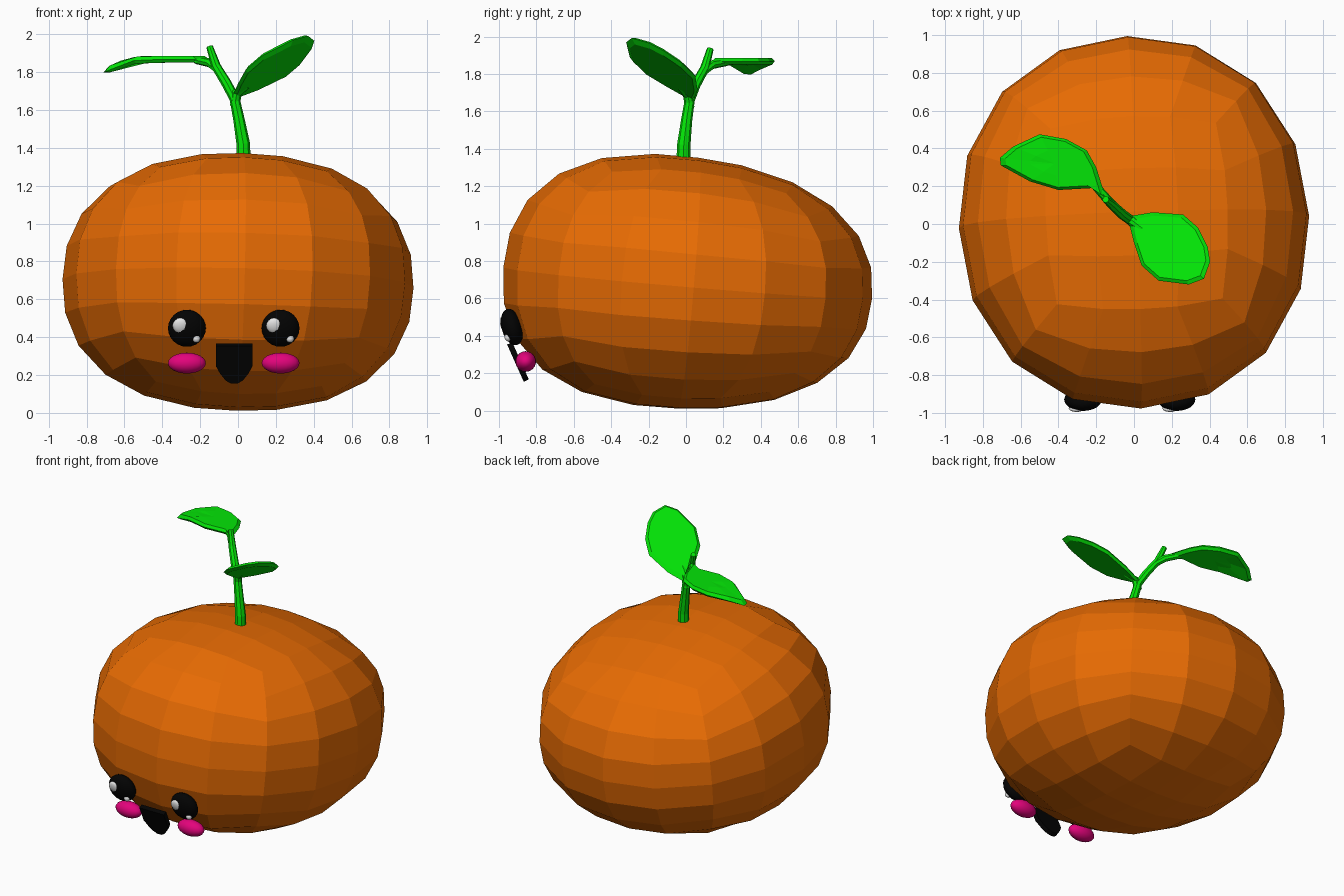
import bpy, bmesh, math
from mathutils import Vector, Matrix, Euler

if "Cube" in bpy.data.objects:
    bpy.data.objects.remove(bpy.data.objects["Cube"])


def material(name, rgb):
    m = bpy.data.materials.new(name)
    m.diffuse_color = (*rgb, 1)
    m.use_nodes = True
    m.node_tree.nodes["Principled BSDF"].inputs["Base Color"].default_value = m.diffuse_color
    return m


ORANGE = material("orange skin", (0.8, 0.147, 0.001))
GREEN = material("leaf green", (0.001, 0.78, 0.002))
BLACK = material("black", (0.001, 0.001, 0.001))
WHITE = material("white", (0.8, 0.8, 0.8))
PINK = material("pink", (0.77, 0.001, 0.2))


def finish(bm, name, mat, smooth=False):
    bmesh.ops.recalc_face_normals(bm, faces=bm.faces)
    me = bpy.data.meshes.new(name)
    for f in bm.faces:
        f.smooth = smooth
    bm.to_mesh(me)
    bm.free()
    me.materials.append(mat)
    ob = bpy.data.objects.new(name, me)
    bpy.context.collection.objects.link(ob)
    return ob


def ellipsoid(name, radii, matrix, mat, seg=20, rings=12):
    bm = bmesh.new()
    bmesh.ops.create_uvsphere(bm, u_segments=seg, v_segments=rings, radius=1)
    bm.transform(matrix @ Matrix.Diagonal((*radii, 1)))
    return finish(bm, name, mat, True)


def tube(name, pts, mat, sides=8):
    """Tapered tube through (x, y, z, radius) points."""
    bm = bmesh.new()
    rings = []
    for i, p in enumerate(pts):
        a, b = pts[max(i - 1, 0)], pts[min(i + 1, len(pts) - 1)]
        d = (Vector(b[:3]) - Vector(a[:3])).normalized()
        rot = Vector((0, 0, 1)).rotation_difference(d).to_matrix()
        ring = []
        for k in range(sides):
            t = 2 * math.pi * k / sides
            off = rot @ Vector((math.cos(t), math.sin(t), 0)) * p[3]
            ring.append(bm.verts.new(Vector(p[:3]) + off))
        rings.append(ring)
    for r, s in zip(rings, rings[1:]):
        for k in range(sides):
            j = (k + 1) % sides
            bm.faces.new((r[k], r[j], s[j], s[k]))
    bm.faces.new(rings[0])
    bm.faces.new(rings[-1])
    return finish(bm, name, mat)


def leaf(name, outline, centre, height, thick, mat):
    """Padded leaf: plan outline lifted by a height rule, domed on both sides."""
    bm = bmesh.new()
    c = Vector(centre)

    def ring(scale, dz):
        out = []
        for p in outline:
            q = c + (Vector(p) - c) * scale
            out.append(bm.verts.new((q.x, q.y, height(q.x, q.y) + dz)))
        return out

    rim, top, bot = ring(1, 0), ring(0.9, thick), ring(0.9, -thick)
    n = len(outline)
    for inner, dz in ((top, thick), (bot, -thick)):
        mid = ring(0.45, dz)
        tip = bm.verts.new((c.x, c.y, height(c.x, c.y) + dz))
        for k in range(n):
            j = (k + 1) % n
            bm.faces.new((rim[k], rim[j], inner[j], inner[k]))
            bm.faces.new((inner[k], inner[j], mid[j], mid[k]))
            bm.faces.new((mid[k], mid[j], tip))
    return finish(bm, name, mat)


# Fruit body: a 4 x 4 x 8 box grid inflated to a slightly boxy ball, then tilted
bm = bmesh.new()
grid = {}
H, V = 2.15, 2.33


def body_vert(i, j, k):
    if (i, j, k) not in grid:
        x, y = (math.tan(math.radians(22.5 * n)) for n in (i, j))
        z = math.tan(math.radians(15 * k))
        rho = math.hypot(x, y)
        if rho > 1:  # keep the middle bands level
            z *= rho ** (1 - abs(k) / 4)
        flat = (abs(x) ** H + abs(y) ** H) ** (1 / H)
        p = Vector((x, y, z)) / (flat ** V + abs(z) ** V) ** (1 / V)
        p.z *= 1 - 0.07 * p.y  # the back is a little lower than the front
        grid[i, j, k] = bm.verts.new(p)
    return grid[i, j, k]


def quads(u_range, w_range, place):
    for u in u_range:
        for w in w_range:
            corners = ((u, w), (u + 1, w), (u + 1, w + 1), (u, w + 1))
            bm.faces.new([body_vert(*place(a, b)) for a, b in corners])


for s in (-1, 1):
    quads(range(-2, 2), range(-4, 4), lambda a, b: (a, 2 * s, b))
    quads(range(-2, 2), range(-4, 4), lambda a, b: (2 * s, a, b))
    quads(range(-2, 2), range(-2, 2), lambda a, b: (a, b, 4 * s))
bm.transform(Matrix.Translation((0, 0.009, 0.682))
             @ Euler([math.radians(a) for a in (-4.8, 1.5, 2)]).to_matrix().to_4x4()
             @ Matrix.Diagonal((0.928, 0.99, 0.673, 1)))
finish(bm, "fruit_body", ORANGE)

# Eyes with two highlights each, and cheeks
tilt = Matrix.Rotation(math.radians(15), 4, 'X')
for side, x in (("left", -0.27), ("right", 0.225)):
    frame = Matrix.Translation((x, -0.93, 0.447)) @ tilt
    ellipsoid(side + "_eye", (0.1, 0.056, 0.1), frame, BLACK)
    for label, dx, dy, dz, r in (("large", -0.034, -0.04, 0.025, 0.042),
                                 ("small", 0.05, -0.036, -0.048, 0.021)):
        ellipsoid(f"{side}_eye_{label}_highlight", (r, 0.018, r),
                  frame @ Matrix.Translation((dx, dy, dz)), WHITE, 12, 8)
    ellipsoid(side + "_cheek", (0.1, 0.055, 0.055),
              Matrix.Translation((x, -0.857, 0.263)), PINK)

# Open mouth: flat top, tapering bottom, leaning with the face
bm = bmesh.new()
half = [(0.097, 0.105), (0.097, -0.012), (0.075, -0.055), (0.045, -0.096), (0.016, -0.113)]
profile = half + [(-x, z) for x, z in reversed(half)]
face = bm.faces.new([bm.verts.new((x, -0.015, z)) for x, z in profile])
ext = bmesh.ops.extrude_face_region(bm, geom=[face])
for v in ext["geom"]:
    if isinstance(v, bmesh.types.BMVert):
        v.co.y += 0.03
bmesh.ops.holes_fill(bm, edges=bm.edges[:], sides=0)
bm.transform(Matrix.Translation((-0.02, -0.9, 0.264)) @ Matrix.Rotation(math.radians(24), 4, 'X'))
finish(bm, "mouth", BLACK)

# Stem, its broken tip, and the two leaf stalks
tube("stem", [(0.03, -0.015, 1.3, 0.037), (0.028, -0.012, 1.42, 0.036),
              (0.005, 0.003, 1.55, 0.03), (-0.018, 0.02, 1.66, 0.027),
              (-0.06, 0.05, 1.74, 0.027), (-0.115, 0.1, 1.83, 0.025),
              (-0.15, 0.13, 1.935, 0.018)], GREEN)
tube("left_leaf_stalk", [(-0.1, 0.09, 1.81, 0.022), (-0.15, 0.14, 1.85, 0.024),
                         (-0.22, 0.22, 1.865, 0.022)], GREEN)
tube("right_leaf_stalk", [(-0.018, 0.02, 1.62, 0.025), (-0.005, 0.01, 1.69, 0.027),
                          (0.05, -0.03, 1.73, 0.018)], GREEN)

# Leaves
leaf("left_leaf",
     [(-0.15, 0.14), (-0.2, 0.3), (-0.25, 0.39), (-0.36, 0.45), (-0.5, 0.475), (-0.64, 0.41),
      (-0.71, 0.35), (-0.705, 0.31), (-0.55, 0.225), (-0.4, 0.18), (-0.22, 0.19)],
     (-0.42, 0.32),
     lambda x, y: 1.868 - 1.3 * max(0, -x - 0.48) ** 2,
     0.018, GREEN)
leaf("right_leaf",
     [(-0.035, 0.04), (0.1, 0.062), (0.26, 0.05), (0.34, -0.02), (0.39, -0.12), (0.403, -0.2),
      (0.37, -0.29), (0.29, -0.32), (0.13, -0.3), (0.04, -0.22), (0, -0.1)],
     (0.18, -0.12),
     lambda x, y: 1.695 + 0.45 * (x - y),
     0.018, GREEN)
